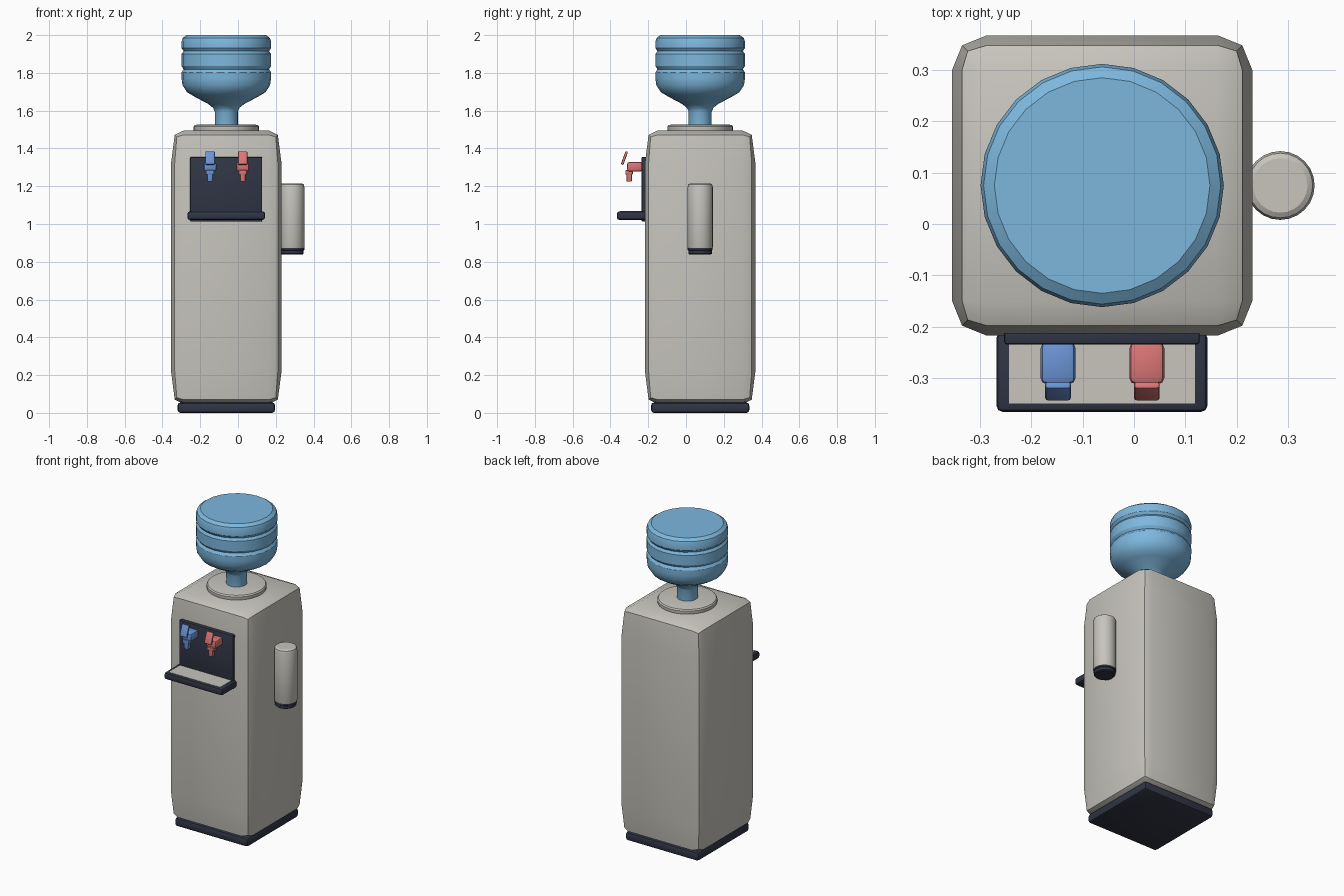
import bpy, bmesh, math
from mathutils import Matrix, Vector

if "Cube" in bpy.data.objects:
    bpy.data.objects.remove(bpy.data.objects["Cube"])


def material(name, r, g, b):
    lin = lambda c: c / 12.92 if c <= 0.04045 else ((c + 0.055) / 1.055) ** 2.4
    m = bpy.data.materials.new(name)
    m.diffuse_color = (lin(r), lin(g), lin(b), 1)
    m.use_nodes = True
    m.node_tree.nodes["Principled BSDF"].inputs["Base Color"].default_value = m.diffuse_color
    return m


GREY = material("warm grey", 0.78, 0.77, 0.74)
DARK = material("dark navy", 0.19, 0.21, 0.27)
WATER = material("bottle blue", 0.49, 0.72, 0.87)
BLUE = material("tap blue", 0.42, 0.58, 0.84)
RED = material("tap red", 0.86, 0.46, 0.46)
CX, CY = -0.062, 0.075


def finish(name, bm, mat, angle=30):
    bmesh.ops.recalc_face_normals(bm, faces=bm.faces[:])
    me = bpy.data.meshes.new(name)
    bm.to_mesh(me)
    bm.free()
    me.materials.append(mat)
    ob = bpy.data.objects.new(name, me)
    bpy.context.collection.objects.link(ob)
    bpy.ops.object.select_all(action='DESELECT')
    ob.select_set(True)
    bpy.context.view_layer.objects.active = ob
    bpy.ops.object.shade_smooth_by_angle(angle=math.radians(angle))
    return ob


def box(name, lo, hi, mat, bevel=0.0, tilt=0.0):
    """Bevelled box between two corners, optionally tilted about x."""
    lo, hi = Vector(lo), Vector(hi)
    bm = bmesh.new()
    bmesh.ops.create_cube(bm, size=1)
    bmesh.ops.scale(bm, vec=hi - lo, verts=bm.verts)
    if bevel:
        bmesh.ops.bevel(bm, geom=bm.edges[:], offset=bevel, segments=2,
                        profile=0.5, affect='EDGES')
    bmesh.ops.rotate(bm, matrix=Matrix.Rotation(tilt, 3, 'X'), verts=bm.verts)
    bmesh.ops.translate(bm, vec=(lo + hi) / 2, verts=bm.verts)
    return finish(name, bm, mat)


def lathe(name, x, y, profile, mat, sides=24):
    """Closed solid of revolution from (radius, z) points."""
    bm = bmesh.new()
    rings = []
    for r, z in profile:
        rings.append([bm.verts.new((x + r * math.cos(2 * math.pi * i / sides),
                                    y + r * math.sin(2 * math.pi * i / sides), z))
                      for i in range(sides)])
    for a, b in zip(rings, rings[1:]):
        for i in range(sides):
            j = (i + 1) % sides
            bm.faces.new((a[i], a[j], b[j], b[i]))
    bm.faces.new(rings[0])
    bm.faces.new(rings[-1])
    return finish(name, bm, mat)


# Cabinet: 3x3x3 cube whose faces bulge slightly past its edges and corners
bm = bmesh.new()
bmesh.ops.create_cube(bm, size=2)
bmesh.ops.subdivide_edges(bm, edges=bm.edges[:], cuts=2, use_grid_fill=True)
for v in bm.verts:
    n = sum(abs(c) > 0.9 for c in v.co)
    side = (0.2925, 0.273, 0.262)[n - 1]
    tall = (0.724, 0.701, 0.690)[n - 1]
    out = []
    for axis, c in enumerate(v.co):
        outer = tall if axis == 2 else side
        inner = 0.55 if axis == 2 else 0.225
        out.append(math.copysign(outer if abs(c) > 0.9 else inner, c))
    v.co = Vector(out) + Vector((CX, CY, 0.771))
finish("cabinet", bm, GREY)

# Foot
box("foot", (CX - 0.258, CY - 0.26, 0.0), (CX + 0.258, CY + 0.26, 0.055), DARK, 0.015)
box("foot_neck", (CX - 0.24, CY - 0.24, 0.04), (CX + 0.24, CY + 0.24, 0.07), DARK)

# Collar and bottle
lathe("collar", CX, CY, [(0.165, 1.47), (0.174, 1.5), (0.174, 1.515), (0.168, 1.523),
                         (0.155, 1.526)], GREY, 32)
lathe("bottle", CX, CY, [
    (0.061, 1.5), (0.061, 1.595), (0.07, 1.615), (0.095, 1.635), (0.17, 1.675),
    (0.208, 1.698), (0.232, 1.735), (0.237, 1.77), (0.237, 1.803), (0.226, 1.819),
    (0.237, 1.836), (0.237, 1.9), (0.226, 1.915), (0.237, 1.931), (0.237, 1.965),
    (0.231, 1.985), (0.21, 2.0)], WATER)

# Tap panel and drip tray
box("tap_panel", (-0.253, -0.235, 1.012), (0.128, -0.2, 1.355), DARK, 0.006)
box("drip_tray", (-0.268, -0.366, 1.022), (0.143, -0.21, 1.066), DARK, 0.012)
box("drip_grate", (-0.244, -0.35, 1.06), (0.119, -0.234, 1.068), GREY)

# Taps
for name, x, mat in (("cold", -0.148, BLUE), ("hot", 0.025, RED)):
    box(name + "_tap_body", (x - 0.034, -0.312, 1.278), (x + 0.034, -0.23, 1.328), mat, 0.012)
    box(name + "_tap_collar", (x - 0.022, -0.321, 1.262), (x + 0.022, -0.281, 1.285), mat, 0.004)
    box(name + "_tap_spout", (x - 0.014, -0.315, 1.224), (x + 0.014, -0.287, 1.28), mat, 0.005)
    box(name + "_tap_lever", (x - 0.025, -0.333, 1.312), (x + 0.025, -0.319, 1.386), mat,
        0.005, -math.radians(20))

# Cup holder on the right side
lathe("cup_tube", 0.285, CY, [(0.064, 0.868), (0.067, 0.876), (0.067, 1.195), (0.063, 1.209),
                              (0.053, 1.215)], GREY)
lathe("cup_tube_cap", 0.285, CY, [(0.056, 0.838), (0.062, 0.843), (0.062, 0.86), (0.066, 0.863),
                                  (0.066, 0.873)], DARK)
